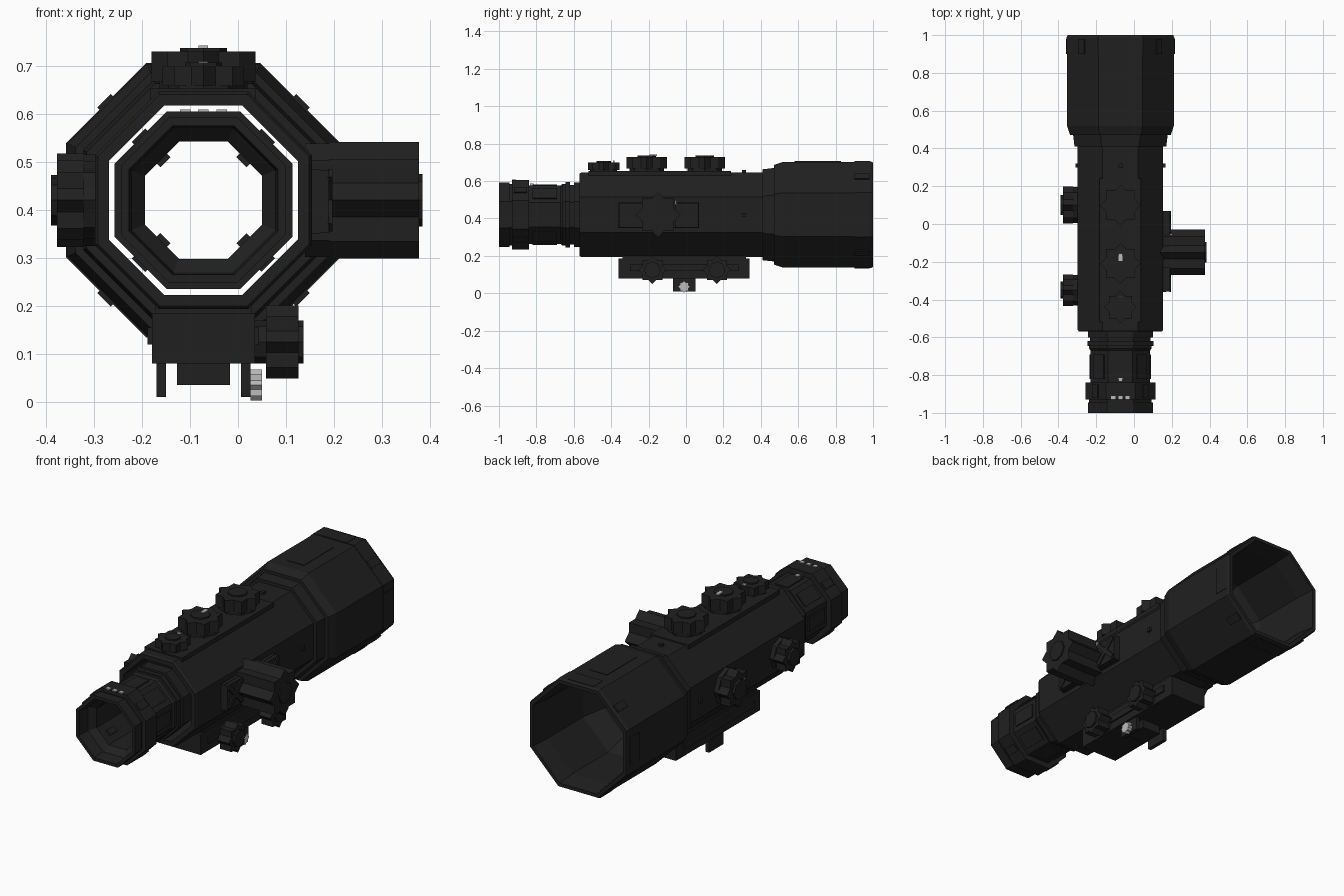
import bpy, bmesh
from math import cos, sin, pi, radians
from mathutils import Matrix, Vector

if "Cube" in bpy.data.objects:
    bpy.data.objects.remove(bpy.data.objects["Cube"])

CX, CZ = -0.072, 0.42  # optical axis


def material(name, value):
    m = bpy.data.materials.new(name)
    m.use_nodes = True
    col = (value, value, value, 1)
    m.diffuse_color = col
    m.node_tree.nodes["Principled BSDF"].inputs["Base Color"].default_value = col
    return m


BLACK = material("matte black", 0.0145)
GREY = material("light grey", 0.5)


def finish(name, bm, mat):
    bmesh.ops.recalc_face_normals(bm, faces=bm.faces[:])
    me = bpy.data.meshes.new(name)
    bm.to_mesh(me)
    bm.free()
    me.materials.append(mat)
    ob = bpy.data.objects.new(name, me)
    bpy.context.collection.objects.link(ob)
    return ob


def tube(name, profile, mat=BLACK):
    """Eight-sided hollow tube from a closed (y, apothem) profile."""
    bm = bmesh.new()
    rings = []
    for y, a in profile:
        r = a / cos(pi / 8)
        angles = [pi / 8 + k * pi / 4 for k in range(8)]
        rings.append([bm.verts.new((CX + r * cos(t), y, CZ + r * sin(t))) for t in angles])
    for i, ring in enumerate(rings):
        nxt = rings[(i + 1) % len(rings)]
        for k in range(8):
            j = (k + 1) % 8
            bm.faces.new((ring[k], ring[j], nxt[j], nxt[k]))
    return finish(name, bm, mat)


def box(name, x, y, z, mat=BLACK):
    """Box from (min, max) ranges."""
    bm = bmesh.new()
    size = [r[1] - r[0] for r in (x, y, z)]
    mid = [(r[0] + r[1]) / 2 for r in (x, y, z)]
    bmesh.ops.create_cube(bm, size=1, matrix=Matrix.Translation(mid) @ Matrix.Diagonal((*size, 1)))
    return finish(name, bm, mat)


def panel(name, angle, apothem, y, width, thick, mat=BLACK):
    """Raised plate on one octagon side, angle in degrees from +x."""
    bm = bmesh.new()
    m = (Matrix.Translation((CX, sum(y) / 2, CZ)) @ Matrix.Rotation(-radians(angle), 4, "Y")
         @ Matrix.Translation((apothem, 0, 0)) @ Matrix.Diagonal((thick * 2, y[1] - y[0], width, 1)))
    bmesh.ops.create_cube(bm, size=1, matrix=m)
    return finish(name, bm, mat)


def star(name, base, axis, height, radius, inner=0.765, mat=BLACK):
    """Eight-pointed prism rising from base along axis."""
    bm = bmesh.new()
    rot = Vector(axis).to_track_quat("Z", "Y").to_matrix().to_4x4()
    m = Matrix.Translation(base) @ rot
    verts = []
    for k in range(16):
        r = radius * (inner if k % 2 else 1)
        verts.append(bm.verts.new(m @ Vector((r * cos(k * pi / 8), r * sin(k * pi / 8), 0))))
    face = bm.faces.new(verts)
    ext = bmesh.ops.extrude_face_region(bm, geom=[face])
    top = [v for v in ext["geom"] if isinstance(v, bmesh.types.BMVert)]
    bmesh.ops.translate(bm, verts=top, vec=Vector(axis) * height)
    return finish(name, bm, mat)


# Main housing with objective bell
tube("main_housing", [
    (-0.57, 0.22), (-0.56, 0.226), (0.41, 0.226), (0.41, 0.243), (0.47, 0.25), (0.47, 0.266),
    (0.52, 0.283), (0.9, 0.283), (0.9, 0.286), (0.985, 0.286), (1, 0.28),
    (1, 0.262), (0.9, 0.25), (0.6, 0.25), (0.5, 0.2), (-0.57, 0.197)])

# Eyepiece tube
tube("eyepiece", [
    (-1, 0.172), (-0.945, 0.172), (-0.945, 0.165), (-0.93, 0.165), (-0.93, 0.185), (-0.84, 0.185),
    (-0.84, 0.157), (-0.67, 0.157), (-0.66, 0.165), (-0.645, 0.165), (-0.645, 0.174),
    (-0.62, 0.174), (-0.62, 0.16), (-0.6, 0.16), (-0.6, 0.172), (-0.54, 0.172),
    (-0.54, 0.122), (-0.9, 0.122), (-0.93, 0.15), (-1, 0.155)])

# Plates around the eyepiece and bell rim
for k in range(8):
    a = k * 45
    panel("eyepiece_grip", a, 0.157, (-0.82, -0.69), 0.075, 0.006)
    if k % 2:
        panel("eyepiece_ring_plate", a, 0.185, (-0.92, -0.85), 0.04, 0.006)
        panel("inner_notch", a, 0.12, (-0.86, -0.8), 0.03, 0.008)
        panel("bell_rim_plate", a, 0.286, (0.9, 0.98), 0.04, 0.007)
    else:
        panel("bell_rim_plate", a, 0.286, (0.9, 0.98), 0.15, 0.002)
panel("bell_top_plate", 90, 0.283, (0.58, 0.83), 0.1, 0.003)

# Top rail, turrets and housing screws
box("top_rail", (CX - 0.11, CX + 0.11), (-0.52, 0.24), (0.63, 0.653))
for y, r, top in ((0.1, 0.108, 0.735), (-0.21, 0.108, 0.735), (-0.44, 0.085, 0.705)):
    h = top - 0.645
    star("turret_base", (CX, y, 0.64), (0, 0, 1), 0.3 * h, r * 0.85, 0.9)
    star("turret_cap", (CX, y, 0.64 + 0.3 * h), (0, 0, 1), 0.7 * h, r)
    star("turret_disc", (CX, y, top - 0.01), (0, 0, 1), 0.012, r * 0.45, 0.92)
for a in (0, 90, 180):
    panel("housing_screw", a, 0.226, (0.3, 0.32), 0.02, 0.012)

# Left-hand side dials
for y, r in ((0.1, 0.106), (-0.35, 0.09)):
    star("side_dial_base", (CX - 0.22, y, CZ), (-1, 0, 0), 0.03, r * 0.9, 0.9)
    star("side_dial", (CX - 0.25, y, CZ), (-1, 0, 0), 0.055, r * 0.92)
    star("side_dial_cap", (CX - 0.305, y, CZ), (-1, 0, 0), 0.012, r * 0.5, 0.92)

# Large battery knob with cross-braced mounting plates
box("knob_mount", (0.14, 0.17), (-0.36, 0.07), (0.35, 0.485))
star("knob_flange", (0.14, -0.15, CZ), (1, 0, 0), 0.06, 0.118)
star("knob_body", (0.19, -0.15, CZ), (1, 0, 0), 0.187, 0.121)
star("knob_cap", (0.37, -0.15, CZ), (1, 0, 0), 0.014, 0.055, 0.92)
for y in (-0.295, 0.005):
    box("brace_plate", (0.16, 0.19), (y - 0.063, y + 0.063), (0.352, 0.483))
    for s in (-1, 1):
        bar = box("brace_bar", (-0.005, 0.005), (-0.08, 0.08), (-0.012, 0.012))
        bar.location = (0.192, y, CZ)
        bar.rotation_euler.x = s * pi / 4

# Mounting base with claws
box("mount_base", (CX - 0.107, CX + 0.107), (-0.36, 0.34), (0.08, 0.185))
box("mount_saddle", (CX - 0.1, CX + 0.1), (-0.34, 0.32), (0.17, 0.205))
for s in (-1, 1):
    x = CX + s * 0.108
    box("mount_flange", (x - 0.008, x + 0.008), (-0.3, 0.28), (0.12, 0.155))
    x = CX + s * 0.088
    box("mount_claw", (x - 0.01, x + 0.01), (-0.07, 0.05), (0.01, 0.085))
box("recoil_lug", (CX - 0.055, CX + 0.055), (-0.07, 0.05), (0.035, 0.085))

# Clamp nuts
for y in (-0.18, 0.165):
    star("clamp_shaft", (0.02, y, 0.125), (1, 0, 0), 0.05, 0.045, 0.92)
    star("clamp_nut", (0.058, y, 0.125), (1, 0, 0), 0.068, 0.076)
    star("clamp_cap", (0.126, y, 0.125), (1, 0, 0), 0.01, 0.045, 0.92)
star("cross_bolt", (0.026, -0.01, 0.035), (1, 0, 0), 0.024, 0.032, mat=GREY)

# Light index marks
for x in (-0.038, 0, 0.038):
    box("eyepiece_mark", (CX + x - 0.011, CX + x + 0.011), (-0.93, -0.91), (0.6, 0.609), GREY)
box("grip_mark", (CX - 0.01, CX + 0.01), (-0.835, -0.815), (0.575, 0.586), GREY)
box("turret_mark", (CX - 0.01, CX + 0.01), (-0.195, -0.155), (0.735, 0.742), GREY)
box("small_turret_mark", (CX - 0.01, CX + 0.01), (-0.39, -0.383), (0.68, 0.709), GREY)
box("side_dial_mark", (-0.379, -0.372), (0.05, 0.06), (0.44, 0.46), GREY)
box("knob_mark", (0.19, 0.2), (-0.06, -0.05), (0.475, 0.495), GREY)
